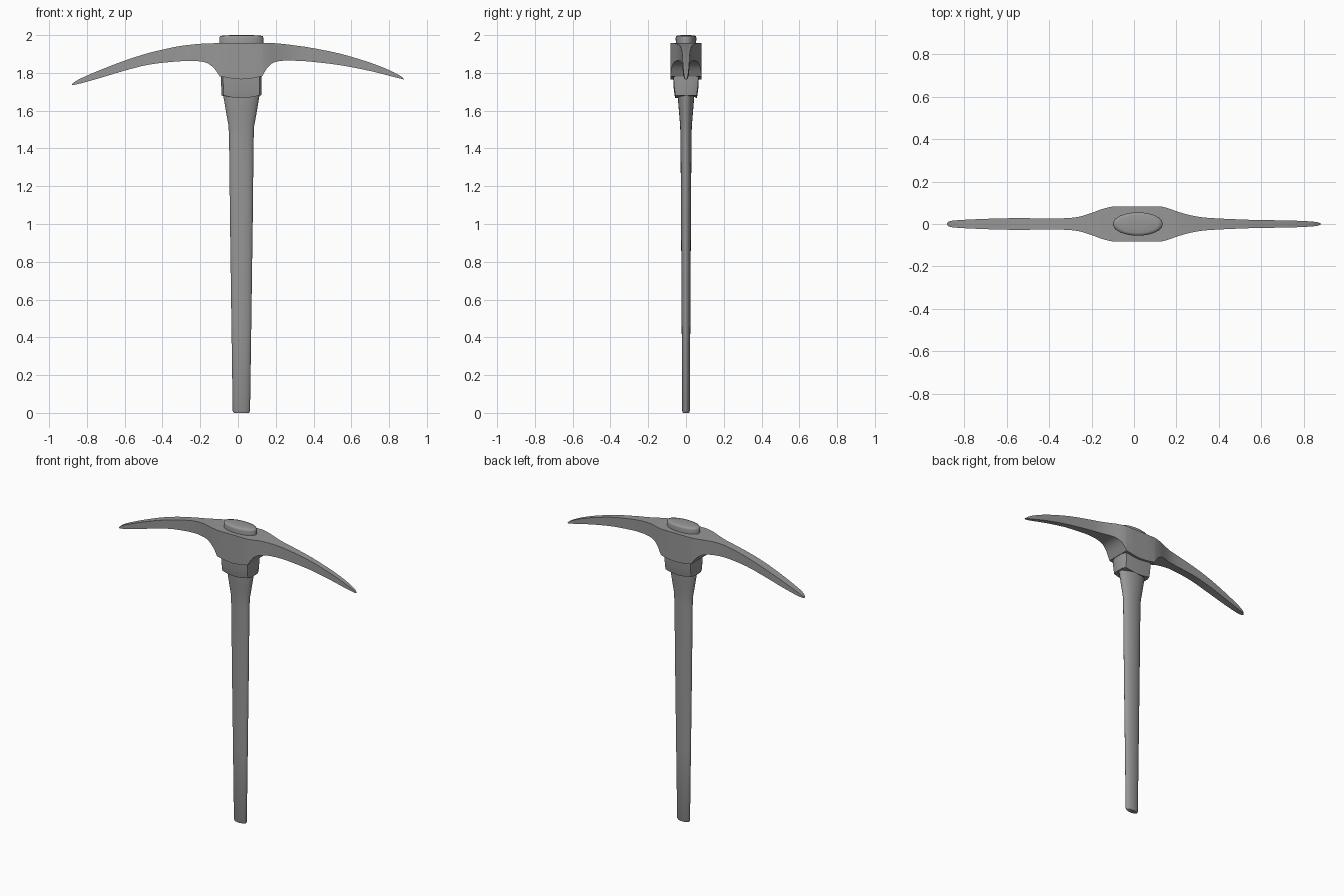
import bpy, bmesh, math
from mathutils import Vector

# dark iron grey
grey = bpy.data.materials.new("dark_grey")
grey.diffuse_color = (.31, .31, .31, 1)


def loft(name, rings, angle=35):
    """Skin a list of equal-length point rings, cap both ends."""
    bm = bmesh.new()
    vs = [[bm.verts.new(p) for p in r] for r in rings]
    n = len(rings[0])
    for a, b in zip(vs, vs[1:]):
        for i in range(n):
            j = (i + 1) % n
            bm.faces.new((a[i], a[j], b[j], b[i]))
    bm.faces.new(vs[0])
    bm.faces.new(vs[-1])
    bmesh.ops.recalc_face_normals(bm, faces=bm.faces)
    me = bpy.data.meshes.new(name)
    bm.to_mesh(me)
    bm.free()
    me.materials.append(grey)
    ob = bpy.data.objects.new(name, me)
    bpy.context.collection.objects.link(ob)
    bpy.context.view_layer.objects.active = ob
    ob.select_set(True)
    bpy.ops.object.shade_smooth_by_angle(angle=math.radians(angle))
    ob.select_set(False)
    return ob


def spline(pts, steps=3):
    """Catmull-Rom through the stations."""
    p = [Vector(q) for q in pts]
    p = [2 * p[0] - p[1]] + p + [2 * p[-1] - p[-2]]
    out = []
    for a, b, c, d in zip(p, p[1:], p[2:], p[3:]):
        for k in range(steps):
            t = k / steps
            out.append(0.5 * (2 * b + (c - a) * t + (2 * a - 5 * b + 4 * c - d) * t * t
                              + (3 * b - a - 3 * c + d) * t ** 3))
    return out + [p[-2]]


CX = 0.018  # axis of the handle

# handle: stacked ellipses (z, half x, half y), passing through the head
stack = [(0, .04, .016), (.01, .046, .02), (.5, .053, .023), (1, .06, .026),
         (1.45, .065, .029), (1.52, .068, .031), (1.58, .079, .036), (1.64, .089, .041),
         (1.68, .096, .043), (1.93, .115, .052), (1.985, .117, .055),
         (1.995, .113, .052), (1.998, .095, .042), (2.0, .05, .02)]
loft("handle", [[(CX + a * math.cos(math.tau * i / 32), b * math.sin(math.tau * i / 32), z)
                 for i in range(32)] for z, a, b in stack], 62)

# head: rectangular sections along x (x, bottom z, top z, half width)
left = [(-.88, 1.734, 1.738, .004), (-.868, 1.737, 1.75, .013), (-.83, 1.745, 1.772, .018),
        (-.73, 1.773, 1.815, .023), (-.6, 1.812, 1.865, .027), (-.47, 1.844, 1.906, .027),
        (-.33, 1.86, 1.938, .027), (-.26, 1.862, 1.948, .034), (-.2, 1.861, 1.954, .052),
        (-.16, 1.85, 1.956, .067), (-.125, 1.822, 1.957, .077), (-.097, 1.782, 1.957, .083)]
right = [(.128, 1.782, 1.957, .083), (.158, 1.83, 1.957, .075), (.195, 1.857, 1.957, .062),
         (.25, 1.865, 1.952, .045), (.31, 1.864, 1.944, .033), (.38, 1.86, 1.934, .027),
         (.54, 1.841, 1.902, .02), (.7, 1.81, 1.854, .017), (.8, 1.785, 1.815, .014),
         (.86, 1.77, 1.784, .009), (.878, 1.765, 1.768, .003)]
body = [(CX - .05, 1.77, 1.957, .083), (CX, 1.766, 1.957, .083), (CX + .05, 1.77, 1.957, .083)]
sections = spline(left) + body + spline(right)
loft("pick_head", [[(x, -w, b), (x, w, b), (x, w, t), (x, -w, t)]
                   for x, b, t, w in sections], 25)

# collar under the head: faceted, with a bowed lower edge
half = [(-.108, -.035, 0), (-.097, -.064, 0), (-.048, -.066, -.01), (0, -.066, -.014),
        (.048, -.066, -.01), (.097, -.064, 0), (.108, -.035, 0)]
plan = half + [(-x, -y, z) for x, y, z in half]
levels = [(1.82, 1.0, 1.05), (1.74, .99, 1.0), (1.69, .98, .9), (1.68, .97, .87)]
loft("collar", [[(CX + x * sx, y * sy, z + dz) for x, y, dz in plan]
                for z, sx, sy in levels], 25)
